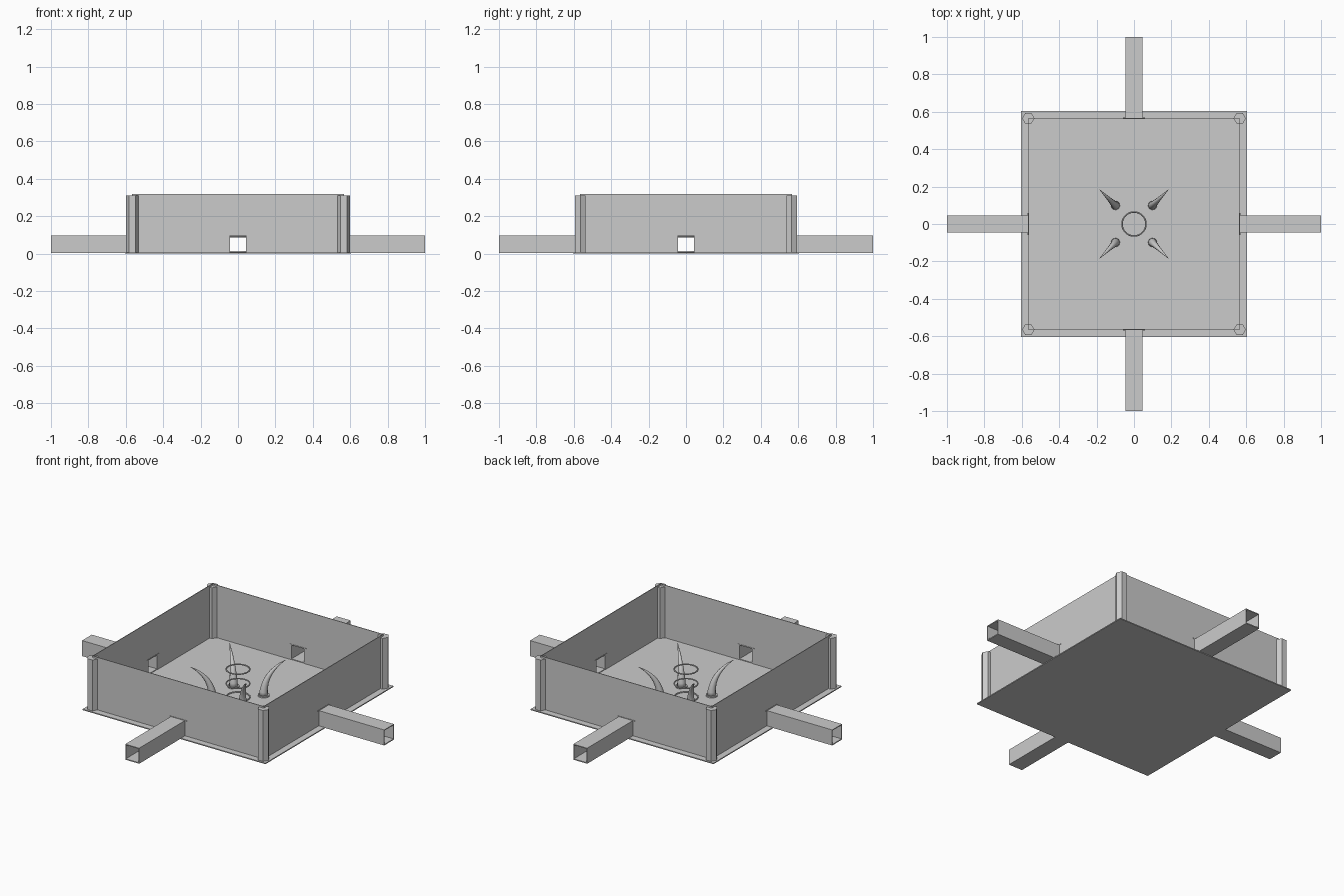
import bpy, bmesh, math
from mathutils import Vector, Matrix

cube = bpy.data.objects.get("Cube")
if cube:
    bpy.data.objects.remove(cube, do_unlink=True)

grey = bpy.data.materials.new("plain grey")
grey.use_nodes = True
COLOUR = (0.6, 0.6, 0.6, 1)
grey.diffuse_color = COLOUR
grey.node_tree.nodes["Principled BSDF"].inputs["Base Color"].default_value = COLOUR

HALF = 0.565      # centre to wall
THICK = 0.004     # sheet thickness
DOOR = 0.044      # half width of doorway
FLOOR = 0.006     # top of floor plate


def finish(name, bm, smooth=False):
    bmesh.ops.recalc_face_normals(bm, faces=bm.faces)
    mesh = bpy.data.meshes.new(name)
    bm.to_mesh(mesh)
    bm.free()
    mesh.materials.append(grey)
    if smooth:
        mesh.shade_smooth()
    obj = bpy.data.objects.new(name, mesh)
    bpy.context.collection.objects.link(obj)
    return obj


def add_box(bm, low, high):
    low, high = Vector(low), Vector(high)
    place = Matrix.Translation((low + high) / 2) @ Matrix.Diagonal((*(high - low), 1))
    bmesh.ops.create_cube(bm, size=1, matrix=place)


def prism(name, sides, radius, low, high, centre):
    bm = bmesh.new()
    place = Matrix.Translation((*centre, (low + high) / 2))
    bmesh.ops.create_cone(bm, cap_ends=True, segments=sides, radius1=radius,
                          radius2=radius, depth=high - low, matrix=place)
    return finish(name, bm)


def sweep(name, path, radii, sides, closed=False):
    """Skin circles along a path lying in the local xz plane."""
    bm = bmesh.new()
    rings = []
    for i, p in enumerate(path):
        ahead = path[min(i + 1, len(path) - 1)] - path[max(i - 1, 0)]
        ahead.normalize()
        across = Vector((ahead.z, 0, -ahead.x))
        rings.append([bm.verts.new(p + radii[i] * (across * math.cos(a) + Vector((0, math.sin(a), 0))))
                      for a in (math.tau * k / sides for k in range(sides))])
    for lower, upper in zip(rings, rings[1:]):
        for k in range(sides):
            n = (k + 1) % sides
            bm.faces.new((lower[k], lower[n], upper[n], upper[k]))
    bm.faces.new(rings[0])
    bm.faces.new(rings[-1])
    return finish(name, bm, smooth=True)


# Floor plate
bm = bmesh.new()
add_box(bm, (-0.605, -0.605, 0), (0.605, 0.605, FLOOR))
finish("floor_plate", bm)

# Walls with doorways, lintels and passages, one set per side
for side, label in enumerate(("front", "left", "back", "right")):
    turn = Matrix.Rotation(side * math.pi / 2, 4, "Z")

    bm = bmesh.new()
    outline = [(-HALF, FLOOR), (-DOOR, FLOOR), (-DOOR, 0.094), (DOOR, 0.094),
               (DOOR, FLOOR), (HALF, FLOOR), (HALF, 0.32), (-HALF, 0.32)]
    face = bm.faces.new([bm.verts.new((x, -HALF - THICK / 2, z)) for x, z in outline])
    extruded = bmesh.ops.extrude_face_region(bm, geom=[face])["geom"]
    bmesh.ops.translate(bm, vec=(0, THICK, 0),
                        verts=[v for v in extruded if isinstance(v, bmesh.types.BMVert)])
    finish(label + "_wall", bm).matrix_world = turn

    bm = bmesh.new()
    add_box(bm, (-0.058, -HALF - 0.004, 0.096), (0.058, -HALF + 0.004, 0.1))
    finish(label + "_door_lintel", bm).matrix_world = turn

    bm = bmesh.new()
    add_box(bm, (-0.046, -1, 0.004), (0.046, -HALF, 0.01))
    add_box(bm, (-0.046, -1, 0.092), (0.046, -HALF, 0.097))
    for s in (-1, 1):
        add_box(bm, (s * 0.044 - 0.002, -1, 0.01), (s * 0.044 + 0.002, -HALF, 0.092))
    finish(label + "_passage", bm).matrix_world = turn

# Hexagonal corner pillars; pointed sides face left and right
for sx in (-1, 1):
    for sy in (-1, 1):
        pillar = prism("corner_pillar", 6, 0.033, FLOOR, 0.31, (0, 0))
        pillar.matrix_world = (Matrix.Translation((sx * HALF, sy * HALF, 0))
                               @ Matrix.Rotation(math.pi / 2, 4, "Z"))

# Curved horns leaning outwards, each on a round base
STEPS = 10
for i in range(4):
    turn = Matrix.Rotation(math.pi / 4 + i * math.pi / 2, 4, "Z")
    path, radii = [], []
    for k in range(STEPS + 1):
        t = k / STEPS
        path.append(Vector((0.14 + 0.122 * t ** 2, 0, FLOOR + 0.27 * t - 0.066 * t ** 2)))
        radii.append(0.024 * (1 - t) ** 0.9 + 0.001)
    sweep("horn", path, radii, 10).matrix_world = turn
    prism("horn_base", 20, 0.032, FLOOR, 0.013, (0.142, 0)).matrix_world = turn

# Three thin rings floating over the centre
for z in (0.01, 0.09, 0.175):
    bpy.ops.mesh.primitive_torus_add(major_radius=0.064, minor_radius=0.004,
                                     major_segments=40, minor_segments=8, location=(0, 0, z))
    ring = bpy.context.object
    ring.name = "centre_ring"
    ring.data.materials.append(grey)
    bpy.ops.object.shade_smooth_by_angle()
